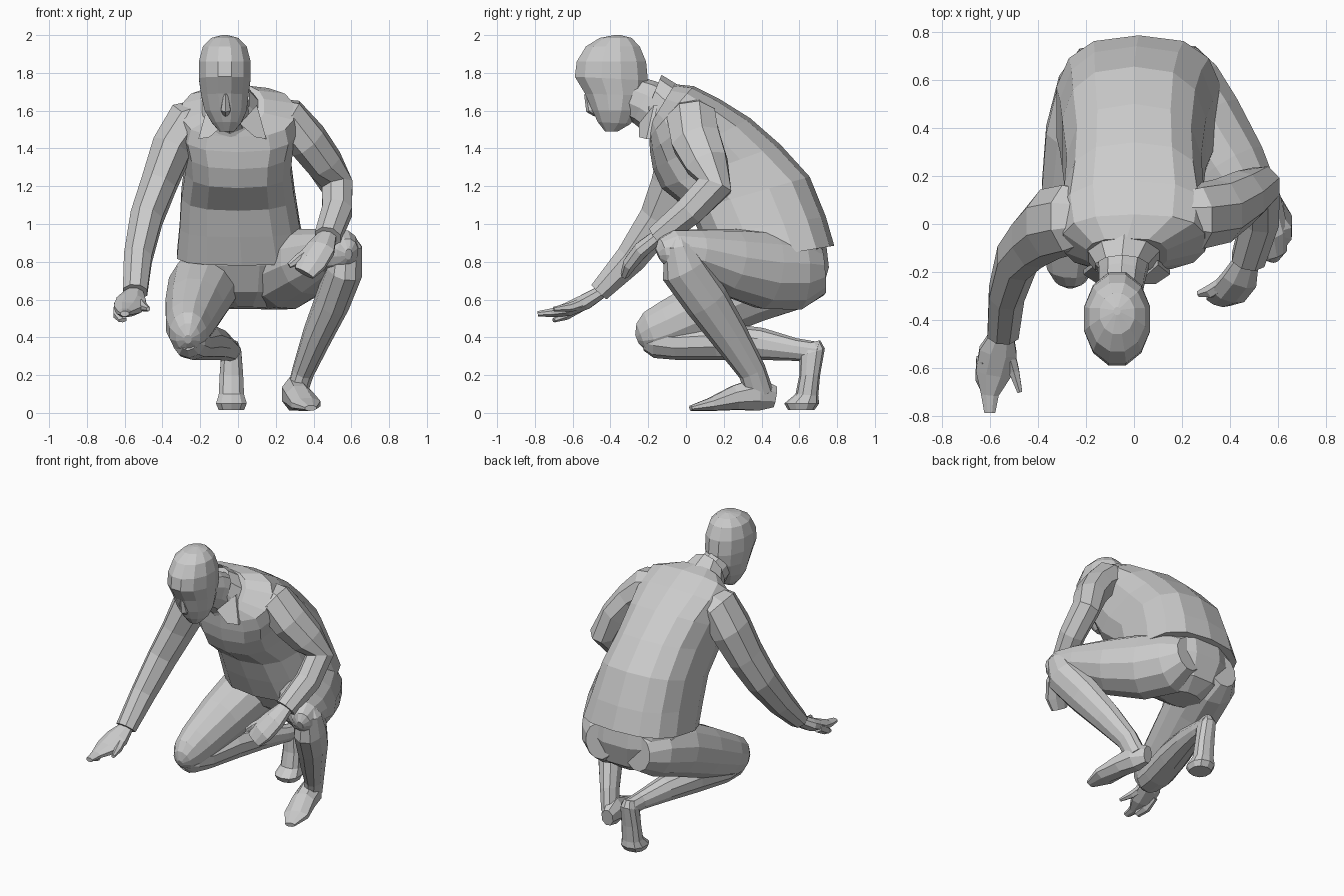
import bpy, bmesh, math
from mathutils import Vector


def skin(name, rings, cap=True):
    """Bridge a list of equal-sized rings of points into a flat-shaded mesh."""
    bm = bmesh.new()
    loops = [[bm.verts.new(p) for p in r] for r in rings]
    n = len(loops[0])
    for lo, hi in zip(loops, loops[1:]):
        for i in range(n):
            j = (i + 1) % n
            bm.faces.new((lo[i], lo[j], hi[j], hi[i]))
    if cap:
        bm.faces.new(loops[0])
        bm.faces.new(loops[-1])
    bmesh.ops.recalc_face_normals(bm, faces=bm.faces)
    me = bpy.data.meshes.new(name)
    bm.to_mesh(me)
    bm.free()
    ob = bpy.data.objects.new(name, me)
    bpy.context.collection.objects.link(ob)
    return ob


def oval(c, u, v, n, p=1.0):
    f = lambda t: math.copysign(abs(t) ** p, t)
    return [c + u * f(math.cos(a)) + v * f(math.sin(a))
            for a in (2 * math.pi * (i + 0.5) / n for i in range(n))]


def slices(name, rows, n=12, p=1.0, cap=True):
    """Rows: x centre, half width, front (y, z), back (y, z)."""
    rings = []
    for x, w, yf, zf, yb, zb in rows:
        f, b = Vector((x, yf, zf)), Vector((x, yb, zb))
        rings.append(oval((f + b) / 2, Vector((w, 0, 0)), (b - f) / 2, n, p))
    return skin(name, rings, cap)


def limb(name, pts, n=8):
    """Points: x, y, z, half width, half depth, swept along their path."""
    c = [Vector(q[:3]) for q in pts]
    rings = []
    for i, q in enumerate(pts):
        a, b = c[max(i - 1, 0)], c[min(i + 1, len(c) - 1)]
        t = (b - a).normalized()
        s = Vector((1, 0, 0))
        s = (s - t * s.dot(t)).normalized()
        rings.append(oval(c[i], s * q[3], t.cross(s) * q[4], n))
    return skin(name, rings)


# head, nose and neck
slices("head", [
    (-.06, .04, -.43, 1.49, -.36, 1.49), (-.06, .08, -.47, 1.54, -.29, 1.53),
    (-.065, .115, -.50, 1.60, -.25, 1.60), (-.07, .13, -.54, 1.69, -.21, 1.68),
    (-.07, .142, -.595, 1.78, -.195, 1.76), (-.07, .142, -.585, 1.86, -.205, 1.86),
    (-.07, .12, -.535, 1.94, -.24, 1.94), (-.07, .075, -.46, 1.985, -.285, 1.985),
    (-.07, .015, -.38, 2.0, -.345, 2.0)])
limb("nose", [(-.065, -.52, 1.69, .012, .02), (-.065, -.50, 1.605, .03, .03),
              (-.065, -.475, 1.58, .015, .015)], 6)
limb("neck", [(-.06, -.33, 1.69, .09, .11), (-.05, -.22, 1.645, .10, .125),
              (-.04, -.10, 1.57, .12, .14)], 10)

# shirt body, from hem up to neckline
slices("shirt", [
    (.02, .35, .15, .78, .785, .885), (.01, .325, .08, .93, .74, 1.04),
    (.0, .305, .02, 1.07, .655, 1.25), (.0, .285, -.13, 1.19, .50, 1.42),
    (.0, .295, -.175, 1.29, .34, 1.56), (.0, .32, -.19, 1.38, .18, 1.66),
    (.0, .30, -.195, 1.46, .04, 1.73), (-.03, .17, -.20, 1.51, -.06, 1.74)],
    14, 0.75)

# collar band and its two front points
slices("collar", [(-.04, .17, -.20, 1.46, -.04, 1.735),
                  (-.05, .115, -.23, 1.54, -.13, 1.79)], 10, cap=False)
for side in (-1, 1):
    outer = [Vector((-.03 + side * x, y, z)) for x, y, z in
             ((.13, -.17, 1.63), (.18, -.21, 1.45), (.12, -.25, 1.46), (.04, -.25, 1.53))]
    skin("collar_point", [outer, [v + Vector((0, .02, 0)) for v in outer]])

# sleeves
limb("reaching_sleeve", [
    (-.13, .03, 1.61, .07, .10), (-.265, .02, 1.54, .125, .15), (-.35, .0, 1.40, .115, .155),
    (-.42, -.06, 1.21, .10, .135), (-.485, -.14, 1.03, .092, .115),
    (-.53, -.29, .82, .08, .09), (-.545, -.46, .64, .07, .06)])
limb("bent_sleeve", [
    (.13, .03, 1.61, .07, .10), (.26, .03, 1.555, .12, .14), (.37, .055, 1.44, .11, .14),
    (.46, .11, 1.32, .10, .12), (.525, .15, 1.20, .09, .10),
    (.525, .02, 1.07, .085, .085), (.475, -.15, .93, .075, .07)])

# hands
limb("reaching_hand", [
    (-.545, -.44, .645, .045, .035), (-.565, -.53, .59, .085, .045),
    (-.585, -.62, .55, .08, .04), (-.60, -.71, .53, .04, .025),
    (-.60, -.785, .525, .025, .015)])
limb("reaching_thumb", [(-.53, -.50, .60, .03, .03), (-.50, -.61, .56, .025, .025),
                        (-.475, -.70, .55, .012, .012)], 6)
limb("curled_fingers", [(-.63, -.56, .57, .03, .035), (-.63, -.64, .52, .035, .03),
                        (-.61, -.70, .49, .025, .012)], 6)
limb("resting_hand", [
    (.475, -.14, .94, .05, .04), (.44, -.23, .87, .08, .045),
    (.39, -.29, .80, .085, .04), (.35, -.32, .74, .06, .025)])
limb("resting_thumb", [(.40, -.23, .87, .03, .03), (.32, -.28, .81, .03, .03),
                       (.27, -.29, .78, .015, .015)], 6)

# hips
slices("hips", [
    (.04, .12, .42, .56, .62, .55), (.03, .25, .30, .64, .72, .62),
    (.02, .32, .22, .78, .765, .77), (.02, .32, .20, .90, .75, .90)], 12, .9)

# raised leg: thigh, shin, foot
limb("raised_thigh", [
    (.16, .73, .75, .10, .12), (.17, .60, .74, .19, .20), (.26, .42, .755, .20, .21),
    (.38, .22, .80, .185, .18), (.50, .04, .85, .135, .125), (.56, -.07, .86, .095, .11),
    (.58, -.125, .85, .06, .075), (.585, -.15, .84, .02, .03)], 12)
limb("raised_shin", [
    (.57, -.04, .93, .05, .04), (.575, -.04, .88, .085, .08), (.565, -.01, .76, .10, .125),
    (.50, .11, .59, .095, .12), (.42, .23, .41, .08, .10), (.345, .35, .22, .06, .075),
    (.31, .39, .10, .055, .075)], 10)
limb("front_foot", [
    (.28, .47, .085, .04, .06), (.30, .38, .10, .075, .095), (.325, .26, .08, .08, .07),
    (.36, .13, .045, .085, .037), (.385, .025, .025, .035, .015)])

# kneeling leg: thigh, shin, foot
limb("kneeling_thigh", [
    (-.13, .72, .74, .10, .12), (-.14, .58, .725, .18, .18), (-.19, .36, .66, .185, .185),
    (-.23, .14, .56, .16, .17), (-.26, -.08, .46, .125, .145), (-.265, -.18, .42, .10, .125),
    (-.265, -.235, .40, .065, .08), (-.265, -.26, .39, .02, .025)], 12)
limb("kneeling_shin", [
    (-.265, -.22, .39, .05, .06), (-.26, -.16, .385, .09, .095), (-.24, -.04, .37, .105, .09),
    (-.18, .18, .38, .10, .10), (-.11, .40, .365, .08, .085), (-.05, .58, .335, .055, .06),
    (-.03, .70, .32, .05, .055)], 10)
slices("back_foot", [
    (-.035, .07, .54, .015, .68, .015), (-.035, .085, .52, .05, .705, .05),
    (-.035, .07, .58, .10, .70, .09), (-.035, .065, .60, .20, .71, .20),
    (-.035, .055, .60, .30, .735, .34), (-.035, .035, .62, .36, .71, .385)], 10, .85)
